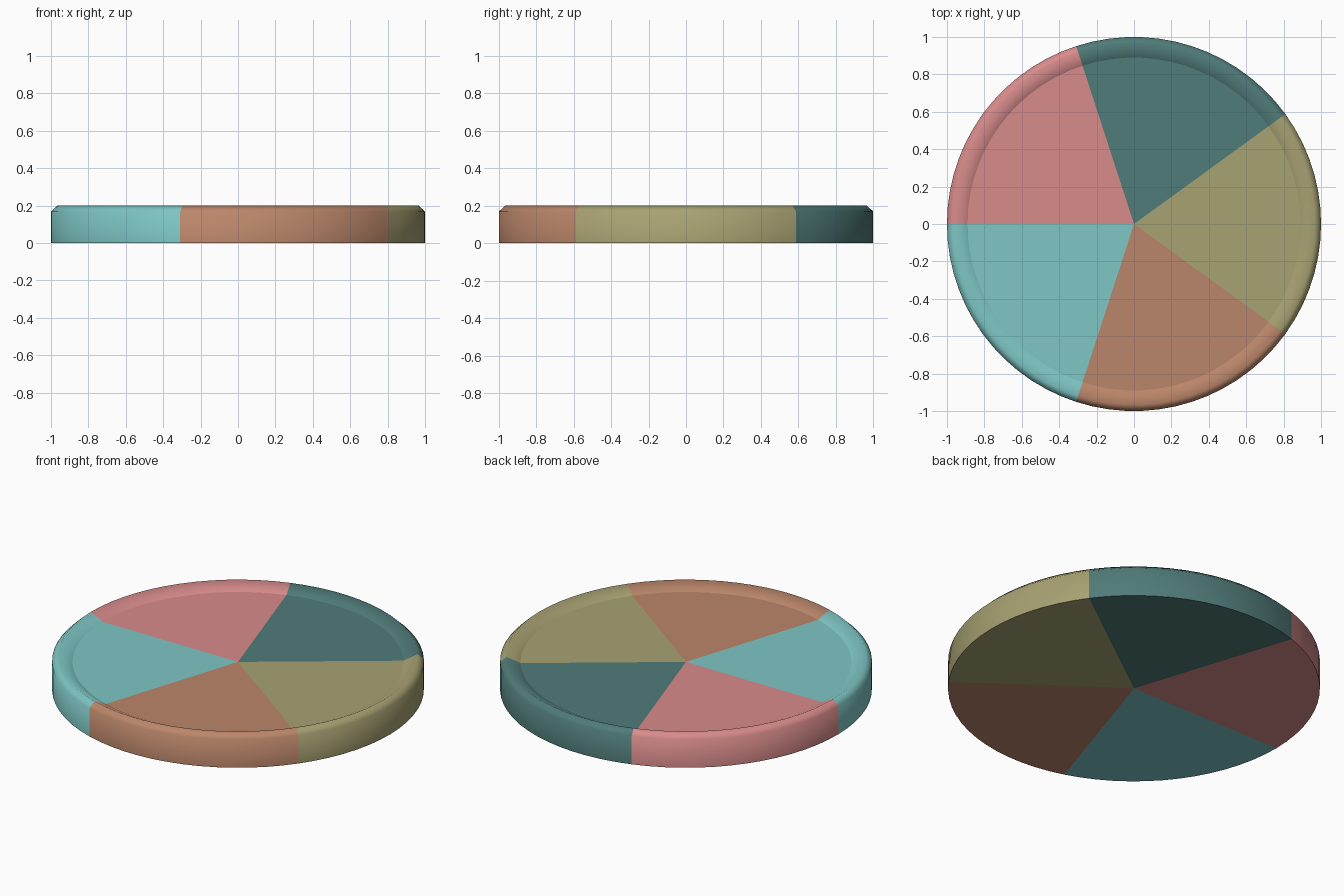
import bpy, bmesh
from math import radians, cos, sin

if "Cube" in bpy.data.objects:
    bpy.data.objects.remove(bpy.data.objects["Cube"])

# Rim cross-section (radius, height) from the base edge over the bead to the floor edge
PROFILE = [(1.0, 0.0), (1.0, 0.168), (0.966, 0.2), (0.89, 0.162)]
FLOOR_Z = 0.162
STEPS = 14


def wedge(name, start, color):
    """One closed 72 degree sector of the disc."""
    bm = bmesh.new()
    bottom = bm.verts.new((0, 0, 0))
    top = bm.verts.new((0, 0, FLOOR_Z))
    rows = []
    for i in range(STEPS + 1):
        a = radians(start + 72 * i / STEPS)
        rows.append([bm.verts.new((r * cos(a), r * sin(a), z)) for r, z in PROFILE])
    # rim surfaces
    for p, q in zip(rows, rows[1:]):
        for k in range(len(PROFILE) - 1):
            bm.faces.new((p[k], q[k], q[k + 1], p[k + 1]))
    # flat floor, base and the two cut sides
    caps = [
        [top] + [r[-1] for r in rows],
        [bottom] + [r[0] for r in reversed(rows)],
        [bottom] + rows[0] + [top],
        [top] + rows[-1][::-1] + [bottom],
    ]
    for c in caps:
        face = bm.faces.new(c)
        for e in face.edges:
            e.smooth = False
    for f in bm.faces:
        f.smooth = len(f.verts) == 4
    bmesh.ops.recalc_face_normals(bm, faces=bm.faces)

    mesh = bpy.data.meshes.new(name)
    bm.to_mesh(mesh)
    bm.free()
    mat = bpy.data.materials.new(name + "_color")
    mat.diffuse_color = (*color, 1)
    mat.use_nodes = True
    mat.node_tree.nodes["Principled BSDF"].inputs["Base Color"].default_value = mat.diffuse_color
    mesh.materials.append(mat)
    obj = bpy.data.objects.new(name, mesh)
    bpy.context.collection.objects.link(obj)


# Five coloured sectors, counter-clockwise from the right side
sectors = [
    ("olive_wedge", (0.39, 0.36, 0.17)),
    ("dark_teal_wedge", (0.08, 0.20, 0.19)),
    ("pink_wedge", (0.69, 0.26, 0.26)),
    ("aqua_wedge", (0.21, 0.57, 0.56)),
    ("tan_wedge", (0.50, 0.24, 0.145)),
]
for i, (name, color) in enumerate(sectors):
    wedge(name, -36 + 72 * i, color)
